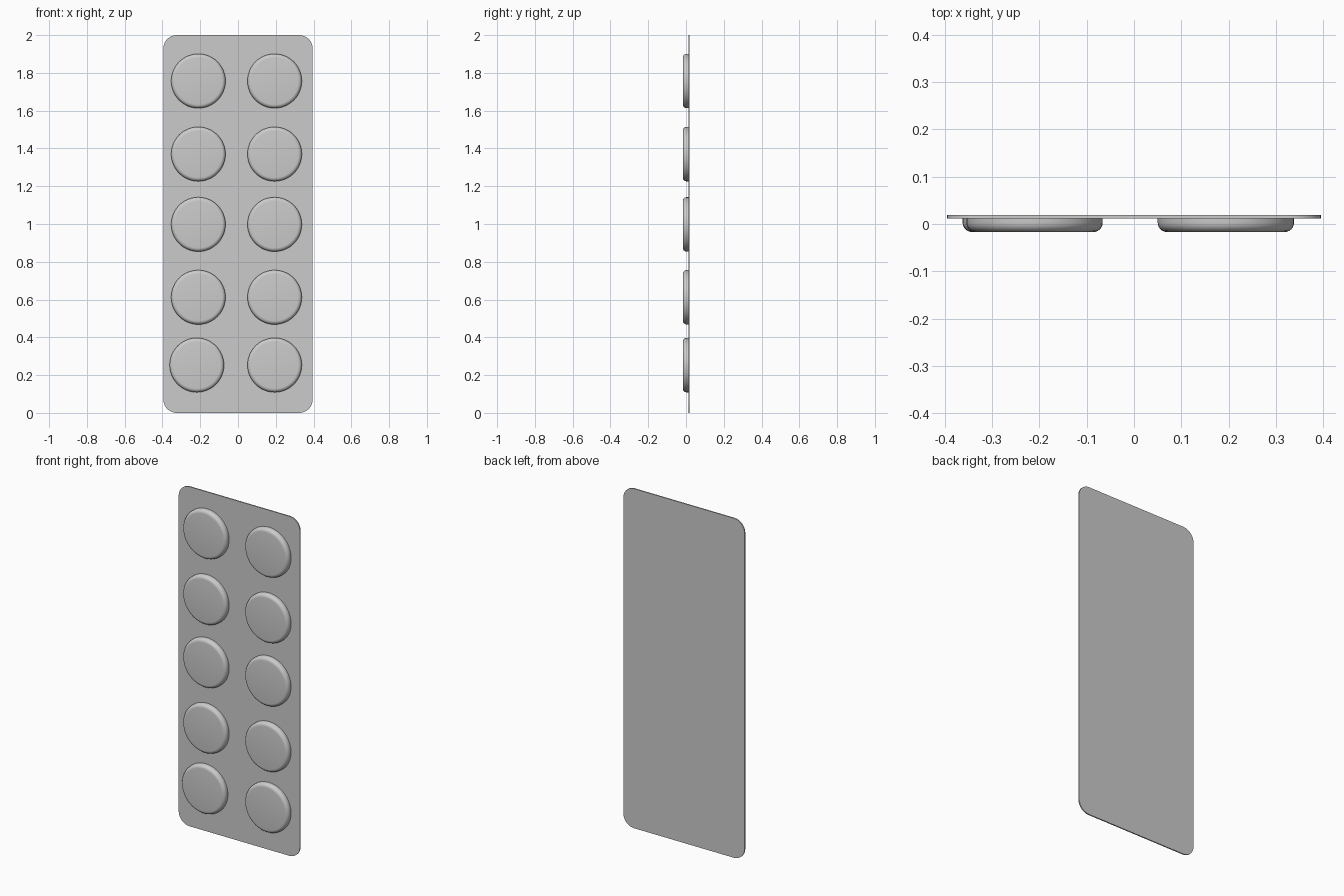
import bpy, bmesh, math
from mathutils import Matrix, Vector

cube = bpy.data.objects.get("Cube")
if cube:
    bpy.data.objects.remove(cube, do_unlink=True)

# One grey material for the whole pack
grey = bpy.data.materials.new("foil grey")
grey.use_nodes = True
colour = (0.6, 0.6, 0.6, 1)
grey.diffuse_color = colour
grey.node_tree.nodes["Principled BSDF"].inputs["Base Color"].default_value = colour

BACK, FACE, FRONT = 0.019, 0.012, -0.017
HALF_W, HEIGHT, CORNER = 0.395, 2.0, 0.07
RADIUS, ROUND = 0.144, 0.02


def finish(bm, name):
    bmesh.ops.recalc_face_normals(bm, faces=bm.faces)
    mesh = bpy.data.meshes.new(name)
    bm.to_mesh(mesh)
    bm.free()
    mesh.materials.append(grey)
    obj = bpy.data.objects.new(name, mesh)
    bpy.context.collection.objects.link(obj)
    bpy.ops.object.select_all(action='DESELECT')
    obj.select_set(True)
    bpy.context.view_layer.objects.active = obj
    bpy.ops.object.shade_smooth_by_angle(angle=math.radians(35))
    return obj


# Backing sheet: a rounded rectangle given a little thickness
bm = bmesh.new()
outline = []
for quarter, (sx, sz) in enumerate([(1, 1), (-1, 1), (-1, -1), (1, -1)]):
    cx = sx * (HALF_W - CORNER)
    cz = HEIGHT / 2 + sz * (HEIGHT / 2 - CORNER)
    for i in range(9):
        a = (quarter + i / 8) * math.pi / 2
        outline.append(bm.verts.new((cx + CORNER * math.cos(a), BACK, cz + CORNER * math.sin(a))))
sheet = bm.faces.new(outline)
extruded = bmesh.ops.extrude_face_region(bm, geom=[sheet], use_keep_orig=True)
moved = [v for v in extruded["geom"] if isinstance(v, bmesh.types.BMVert)]
bmesh.ops.translate(bm, verts=moved, vec=(0, FACE - BACK, 0))
finish(bm, "backing_sheet")


# Blister: flat front with a rounded rim, spun about the y axis
def blister(name, x, z):
    bm = bmesh.new()
    profile = [(RADIUS, FACE)]
    for i in range(7):
        a = i / 6 * math.pi / 2
        profile.append((RADIUS - ROUND + ROUND * math.cos(a), FRONT + ROUND - ROUND * math.sin(a)))
    profile.append((0, FRONT))
    verts = [bm.verts.new((r, y, 0)) for r, y in profile]
    edges = [bm.edges.new(pair) for pair in zip(verts, verts[1:])]
    bmesh.ops.spin(bm, geom=verts + edges, cent=(0, 0, 0), axis=(0, 1, 0),
                   angle=math.tau, steps=48, use_merge=True)
    bmesh.ops.remove_doubles(bm, verts=bm.verts, dist=0.0001)
    finish(bm, name).location = (x, 0, z)


# Two columns of five; the lowest on the right side sits slightly further out
for row, z in enumerate([0.253, 0.612, 0.998, 1.37, 1.757], 1):
    blister(f"right_blister_{row}", -0.218 if row == 1 else -0.21, z)
    blister(f"left_blister_{row}", 0.194, z)
